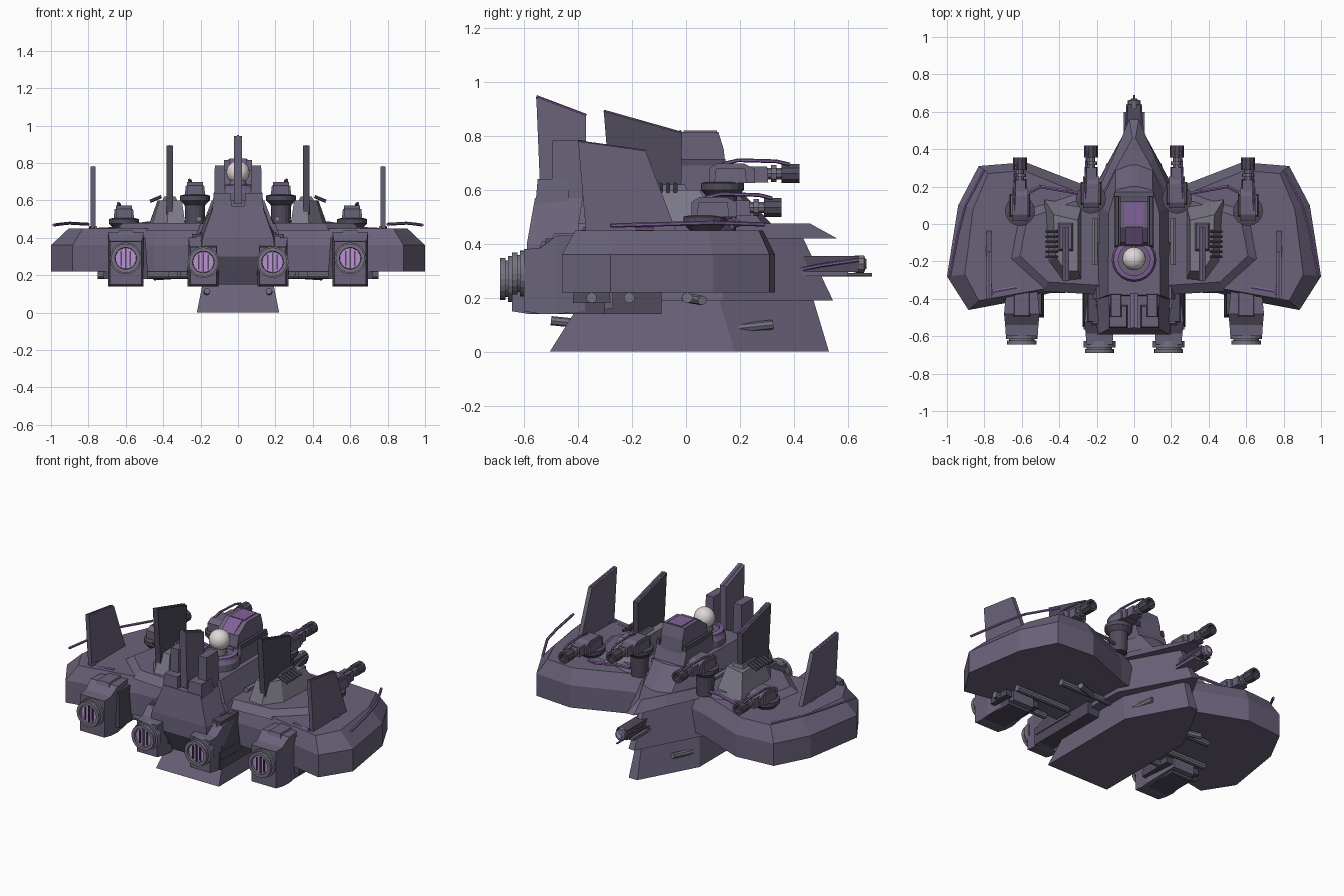
import bpy, bmesh, math
from mathutils import Vector

if "Cube" in bpy.data.objects:
    bpy.data.objects.remove(bpy.data.objects["Cube"])


def material(name, rgb):
    m = bpy.data.materials.new(name)
    m.diffuse_color = (*rgb, 1)
    m.use_nodes = True
    m.node_tree.nodes["Principled BSDF"].inputs["Base Color"].default_value = m.diffuse_color
    return m


HULL = material("hull_violet_grey", (0.145, 0.123, 0.195))
LIGHT = material("light_plate", (0.20, 0.19, 0.24))
DARK = material("dark_plate", (0.08, 0.07, 0.105))
STEEL = material("steel", (0.18, 0.17, 0.22))
PURPLE = material("purple_trim", (0.22, 0.12, 0.32))
GLOW = material("engine_glow", (0.50, 0.28, 0.66))
PEARL = material("pearl", (0.75, 0.68, 0.68))


def finish(name, bm, mat, mirror=False):
    bmesh.ops.recalc_face_normals(bm, faces=bm.faces)
    me = bpy.data.meshes.new(name)
    bm.to_mesh(me)
    bm.free()
    me.materials.append(mat)
    ob = bpy.data.objects.new(name, me)
    bpy.context.collection.objects.link(ob)
    if mirror:
        ob.modifiers.new("mirror", 'MIRROR')
    return ob


def loft(name, rings, mat=HULL, mirror=False):
    """Skin a stack of equally sized 3D rings and cap both ends."""
    bm = bmesh.new()
    vs = [[bm.verts.new(p) for p in r] for r in rings]
    n = len(vs[0])
    for a, b in zip(vs, vs[1:]):
        for i in range(n):
            bm.faces.new((a[i], a[(i + 1) % n], b[(i + 1) % n], b[i]))
    bm.faces.new(vs[0])
    bm.faces.new(vs[-1])
    return finish(name, bm, mat, mirror)


def flat(z, pts):
    return [(x, y, z) for x, y in pts]


def sym(z, half):
    return flat(z, half + [(-x, y) for x, y in reversed(half)])


def box(name, x, y, z, mat=HULL, mirror=False, inset=0):
    def ring(zz, d):
        return flat(zz, [(x[0] + d, y[0] + d), (x[1] - d, y[0] + d),
                         (x[1] - d, y[1] - d), (x[0] + d, y[1] - d)])
    return loft(name, [ring(z[0], 0), ring(z[1], inset)], mat, mirror)


def plate(name, x, t, prof, mat=HULL, mirror=False):
    """Side profile (y, z) given thickness along x."""
    return loft(name, [[(x + s * t / 2, y, z) for y, z in prof] for s in (-1, 1)], mat, mirror)


def rod(name, pts, r, mat=STEEL, mirror=False, n=6):
    bm = bmesh.new()
    for a, b in zip(pts, pts[1:]):
        a, b = Vector(a), Vector(b)
        m = (b - a).to_track_quat('Z', 'Y').to_matrix().to_4x4()
        m.translation = (a + b) / 2
        bmesh.ops.create_cone(bm, cap_ends=True, segments=n, radius1=r, radius2=r,
                              depth=(b - a).length, matrix=m)
    return finish(name, bm, mat, mirror)


def lathe(name, c, axis, prof, mat=STEEL, mirror=False, n=16):
    """Revolve (radius, offset) profile around axis 'y' or 'z' through c."""
    rings = []
    for r, o in prof:
        ring = []
        for i in range(n):
            u, v = r * math.cos(2 * math.pi * i / n), r * math.sin(2 * math.pi * i / n)
            d = (u, v, o) if axis == 'z' else (u, o, v)
            ring.append(tuple(Vector(c) + Vector(d)))
        rings.append(ring)
    return loft(name, rings, mat, mirror)


# Keel, central hull and superstructure
loft("keel", [sym(0, [(.22, -.505), (.22, .18), (.03, .53)]),
              sym(.2, [(.18, -.38), (.18, .12), (.02, .47)])])
loft("lower_hull", [sym(.19, [(.2, -.45), (.25, -.2), (.24, .14), (.02, .545)]),
                    sym(.43, [(.2, -.45), (.22, -.2), (.2, .1), (.015, .43)])])
loft("prow_deck", [sym(.42, [(.22, -.4), (.23, .1), (.11, .36), (.025, .56)]),
                   sym(.475, [(.2, -.4), (.2, .1), (.085, .32), (.008, .46)])])
loft("superstructure", [sym(.47, [(.19, -.4), (.19, .1), (.1, .29), (.02, .32)]),
                        sym(.6, [(.14, -.38), (.135, .06), (.1, .18), (.02, .2)])])
loft("stern_block", [sym(.15, [(.17, -.5), (.2, -.1)]),
                     sym(.3, [(.2, -.59), (.26, -.1)]),
                     sym(.4, [(.19, -.59), (.24, -.1)]),
                     sym(.57, [(.13, -.56), (.14, -.1)])])
box("stern_shoulder", (.1, .275), (-.55, -.25), (.2, .42), DARK, True, .03)

# Wings with bevelled rim, raised deck and side armour block
outer = [(.1, .17), (.27, .21), (.58, .33), (.83, .31), (.94, .1), (1, -.28),
         (.885, -.46), (.62, -.41), (.45, -.37), (.1, -.36)]
inner = [(.1, .13), (.28, .16), (.59, .285), (.78, .27), (.86, .08), (.905, -.27),
         (.83, -.41), (.61, -.37), (.44, -.34), (.1, -.33)]
loft("wing", [flat(.22, outer), flat(.36, outer), flat(.45, inner)], HULL, True)
loft("wing_deck", [flat(.44, [(.15, .15), (.32, .17), (.62, .08), (.67, -.19), (.48, -.36), (.15, -.38)]),
                   flat(.48, [(.15, .1), (.32, .12), (.57, .03), (.61, -.17), (.46, -.31), (.15, -.33)])], HULL, True)
loft("armour_block", [flat(.46, [(.28, .1), (.48, .13), (.46, -.2), (.38, -.31), (.28, -.3)]),
                      flat(.6, [(.3, .02), (.43, .05), (.42, -.17), (.37, -.25), (.3, -.25)])], LIGHT, True)
box("armour_cap", (.32, .41), (-.15, .01), (.59, .62), HULL, True, .015)
for i in range(6):
    y = -.04 - i * .027
    rod(f"vent_{i}", [(.41, y, .62), (.47, y, .595)], .009, DARK, True)

# Tail fins and trim along their top edges
fins = [("centre_fin", 0, .045, [(-.54, .58), (-.555, .945), (-.37, .875), (-.37, .58)], HULL, False),
        ("middle_fin", .365, .036, [(-.27, .46), (-.305, .892), (-.015, .81), (-.02, .46)], DARK, True),
        ("outer_fin", .775, .026, [(-.37, .43), (-.4, .78), (-.15, .745), (-.03, .43)], HULL, True)]
for name, x, t, prof, mat, mir in fins:
    plate(name, x, t, prof, mat, mir)
    rod(name + "_trim", [(x, *prof[1]), (x, *prof[2])], t * .15, PURPLE, mir)

# Stern towers
box("stern_post", (.065, .13), (-.5, -.37), (.5, .785), HULL, True, .006)
box("stern_step", (.02, .15), (-.57, -.42), (.4, .64), HULL, True, .02)

# Bridge with purple roof, pearl dome and ring
plate("bridge", 0, .21, [(-.13, .55), (-.12, .69), (.14, .69), (.19, .55)])
plate("bridge_cabin", 0, .15, [(-.12, .66), (-.1, .76), (-.02, .815), (.12, .815), (.14, .75), (.15, .66)])
box("bridge_roof_panel", (-.05, .05), (-.01, .115), (.81, .82), PURPLE)
plate("bridge_rear_panel", 0, .09, [(-.11, .765), (-.1, .77), (-.02, .823), (-.015, .815)], PURPLE)
box("bridge_rail", (.08, .105), (-.12, .15), (.68, .715), DARK, True, .004)
lathe("dome_dish", (0, -.19, 0), 'z', [(.12, .55), (.12, .64), (.1, .67), (.05, .67)], HULL, n=20)
lathe("dome_ring", (0, -.19, 0), 'z', [(.11, .665), (.11, .68), (.085, .685), (.085, .665)], PURPLE, n=20)
lathe("dome_neck", (0, -.19, 0), 'z', [(.05, .66), (.04, .72)], STEEL)
bpy.ops.mesh.primitive_uv_sphere_add(segments=24, ring_count=12, radius=.062, location=(0, -.185, .75))
dome = bpy.context.object
dome.name = "dome"
dome.data.materials.append(PEARL)
bpy.ops.object.shade_smooth_by_angle()

# Engines: nacelle, stepped nozzle, glowing core and grille
for name, x, z, yb, w, yf, zt, yu in [("outer_engine", .6, .29, -.6, .085, -.27, .43, -.3),
                                      ("inner_engine", .185, .27, -.645, .07, -.35, .4, -.09)]:
    loft(name + "_nacelle", [[(x + s * a, y, h) for s, h in ((-1, b), (1, b), (1, t), (-1, t))]
                             for a, b, t, y in ((w, .15, zt - .05, yb), (w + .004, .14, zt - .045, yb + .06),
                                                (w + .01, .14, zt, yb + .12), (w - .01, .16, zt, yf))], HULL, True)
    box(name + "_underside", (x - .065, x + .085), (yb + .08, yu), (.14, .25), DARK, True)
    box(name + "_top_plate", (x - .05, x + .05), (yb + .1, yf), (zt - .02, zt + .01), HULL, True, .012)
    lathe(name + "_nozzle", (x, yb, z), 'y',
          [(.085, .02), (.085, -.015), (.068, -.015), (.068, -.024), (.078, -.024), (.078, -.045),
           (.058, -.045), (.056, -.01)], STEEL, True, 20)
    lathe(name + "_glow", (x, yb, z), 'y', [(.056, -.02), (.056, -.03)], GLOW, True, 20)
    for k in (-1, 0, 1):
        h = .052 - .012 * abs(k)
        box(f"{name}_grille_{k}", (x + k * .025 - .004, x + k * .025 + .004), (yb - .038, yb - .028),
            (z - h, z + h), DARK, True)
box("nacelle_flank", (.48, .54), (-.5, -.28), (.18, .4), DARK, True, .015)
box("nacelle_flank_outer", (.66, .72), (-.42, -.28), (.18, .41), DARK, True, .015)


# Turrets: flared pedestal, body, hinged barrel, muzzle and feed pipe
def turret(name, x, y, z, zb):
    lathe(name + "_base", (x, y, 0), 'z', [(.05, zb), (.055, z - .085), (.08, z - .06), (.08, z - .035), (.06, z - .03)], DARK, True)
    plate(name + "_body", x, .085, [(y - .05, z - .035), (y - .05, z + .02), (y - .02, z + .038),
                                    (y + .08, z + .038), (y + .12, z + .018), (y + .12, z - .035)], HULL, True)
    box(name + "_cheeks", (x - .055, x + .055), (y - .03, y + .09), (z - .035, z + .02), HULL, True, .006)
    box(name + "_shroud", (x - .034, x + .034), (y + .1, y + .17), (z - .032, z + .026), HULL, True, .004)
    lathe(name + "_barrel", (x, y, z), 'y', [(.022, .14), (.022, .18), (.033, .18),
                                            (.033, .2), (.022, .2), (.022, .24)], STEEL, True, 10)
    lathe(name + "_muzzle", (x, y, z), 'y', [(.037, .22), (.037, .285), (.024, .285), (.024, .25)], DARK, True, 10)
    rod(name + "_pipe", [(x + .03, y, z + .036), (x + .03, y + .06, z + .05),
                         (x + .025, y + .2, z + .046), (x + .02, y + .25, z + .034)], .007, PURPLE, True)


turret("inner_turret", .23, .135, .66, .45)
turret("outer_turret", .61, .07, .535, .43)

# Prow gun
box("prow_gun_body", (-.035, .035), (.38, .64), (.295, .355), DARK)
box("prow_gun_shelf", (-.055, .055), (.38, .6), (.28, .298), HULL)
lathe("prow_gun_muzzle", (0, 0, .325), 'y', [(.026, .6), (.034, .63), (.034, .66), (.02, .665)], STEEL, n=10)
rod("prow_gun_core", [(0, .655, .325), (0, .67, .325)], .018, GLOW, n=10)
rod("prow_gun_spike", [(0, .5, .285), (0, .69, .285)], .006, STEEL)
rod("prow_gun_pipe", [(.045, .4, .3), (.045, .5, .32), (.035, .64, .34)], .007, PURPLE, True)

# Keel side guns and rods under the wings
rod("keel_gun_front", [(.17, .18, .085), (.13, .32, .1)], .018, STEEL, True, 8)
rod("keel_gun_rear", [(.165, -.5, .115), (.17, -.35, .1)], .017, STEEL, True, 8)
for i, (y, x1) in enumerate([(-.35, .75), (-.21, .7), (.005, .55)]):
    rod(f"under_rod_{i}", [(x1 - .38, y, .2), (x1, y, .2)], .02, STEEL, True, 10)
rod("under_rod_angled", [(.3, .0, .2), (.45, .06, .19)], .018, STEEL, True, 8)

# Rails and purple conduits on the wings
rod("wing_rail", [(.985, -.28, .468), (.94, -.05, .474), (.9, .1, .478), (.8, .29, .472)], .008, PURPLE, True)
rod("wing_conduit", [(.63, -.34, .45), (.74, -.36, .445), (.8, -.4, .44)], .009, PURPLE, True)
rod("fin_stay", [(.79, -.12, .455), (.76, -.38, .455)], .008, PURPLE, True)
rod("front_conduit", [(.28, .16, .485), (.36, .175, .49), (.5, .2, .475), (.56, .17, .465)], .01, PURPLE, True)
rod("deck_strip", [(.21, -.22, .5), (.21, .03, .5)], .016, LIGHT, True)
